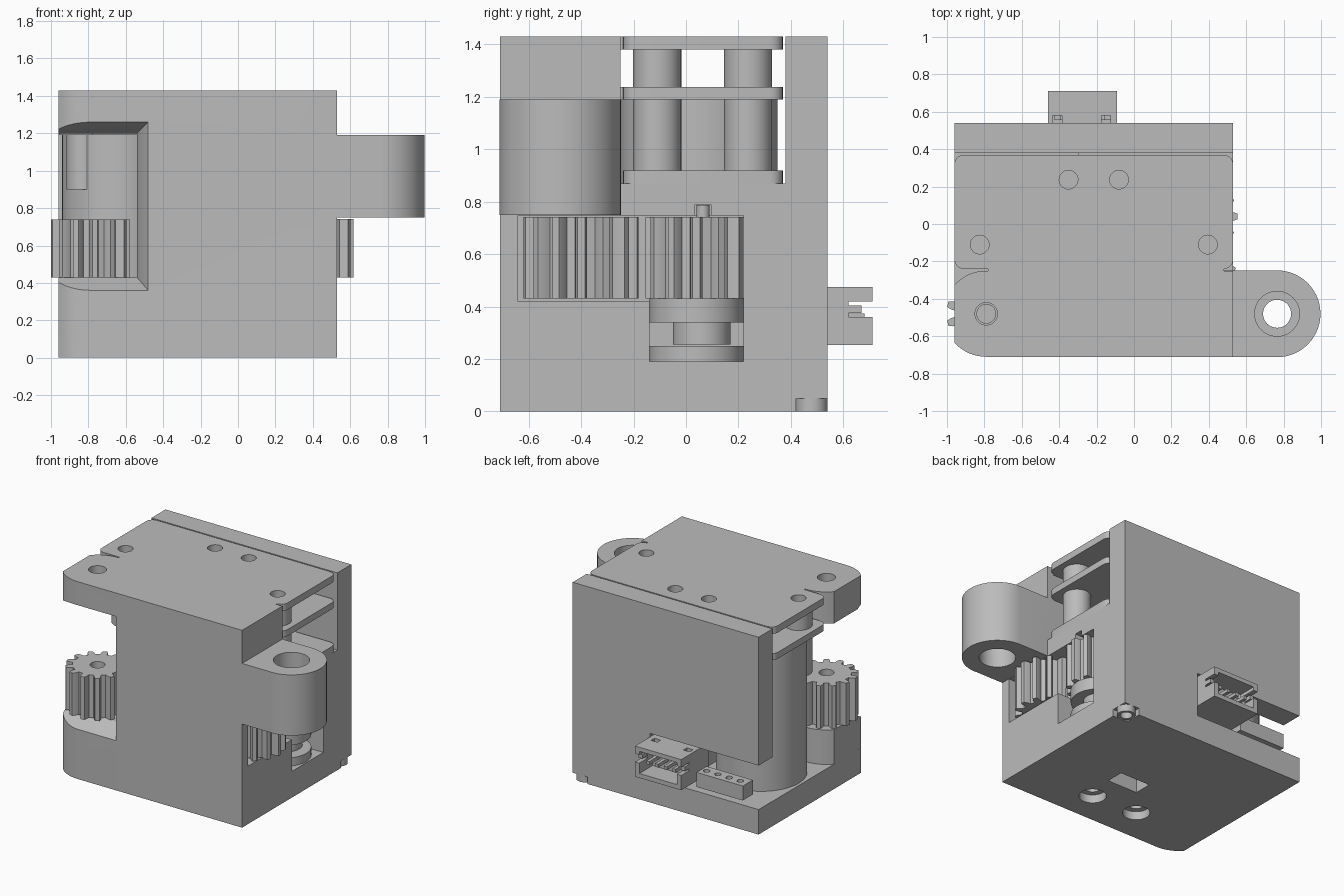
import bpy, bmesh
from math import sin, cos, pi, radians

if "Cube" in bpy.data.objects:
    bpy.data.objects.remove(bpy.data.objects["Cube"])

grey = bpy.data.materials.new("neutral grey")
grey.use_nodes = True
GREY = (0.5, 0.5, 0.5, 1)
grey.diffuse_color = GREY
grey.node_tree.nodes["Principled BSDF"].inputs["Base Color"].default_value = GREY


def prism(name, pts, z0, z1, top=None):
    """Extrude an outline from z0 to z1, optionally to a different top outline."""
    bm = bmesh.new()
    low = [bm.verts.new((x, y, z0)) for x, y in pts]
    high = [bm.verts.new((x, y, z1)) for x, y in (top or pts)]
    n = len(pts)
    bm.faces.new(low[::-1])
    bm.faces.new(high)
    for i in range(n):
        j = (i + 1) % n
        bm.faces.new((low[i], low[j], high[j], high[i]))
    bmesh.ops.recalc_face_normals(bm, faces=bm.faces)
    me = bpy.data.meshes.new(name)
    bm.to_mesh(me)
    bm.free()
    ob = bpy.data.objects.new(name, me)
    me.materials.append(grey)
    bpy.context.collection.objects.link(ob)
    return ob


def box(name, x0, x1, y0, y1, z0, z1):
    return prism(name, [(x0, y0), (x1, y0), (x1, y1), (x0, y1)], z0, z1)


def arc(cx, cy, r, a0, a1, n=16):
    return [(cx + r * cos(radians(a0 + (a1 - a0) * i / n)),
             cy + r * sin(radians(a0 + (a1 - a0) * i / n))) for i in range(n + 1)]


def cyl(name, cx, cy, r, z0, z1, n=40):
    return prism(name, arc(cx, cy, r, 0, 360, n)[:-1], z0, z1)


def boolean(ob, others, op="DIFFERENCE"):
    """Combine helper solids into ob, then discard them."""
    bpy.context.view_layer.objects.active = ob
    for c in others:
        c.hide_render = True
        m = ob.modifiers.new("cut", "BOOLEAN")
        m.operation, m.object, m.solver = op, c, "EXACT"
        bpy.ops.object.modifier_apply(modifier=m.name)
        bpy.data.objects.remove(c)
    return ob


def gear(name, cx, cy, r, z0, z1, teeth):
    pts = []
    for t in range(teeth):
        for f, k in ((-.3, .78), (-.24, .9), (-.14, 1), (.14, 1), (.24, .9), (.3, .78)):
            a = 2 * pi * (t + f) / teeth
            pts.append((cx + k * r * cos(a), cy + k * r * sin(a)))
    return boolean(prism(name, pts, z0, z1), [cyl("bore", cx, cy, .05, z0 - .1, z1 + .1)])


L, R, F, B, H = -.96, .53, -.71, .54, 1.43   # body limits
GX, GY = -.79, -.48                         # output gear axis
EDGE = 42.4                                 # where the lobe meets the left side

# Lobed outline of the front block, rounded around the output gear
lobe = ([(R, F), (R, -.25), (GX, -.25)] + arc(GX, GY, .23, 90, 180 - EDGE, 8)
        + arc(GX, GY, .23, 180 + EDGE, 270, 8))
lobe = lobe[::-1]

# Front block with chamfered window around the gear
front_block = prism("front_block", lobe, 0, H)
window = box("window", -1.2, -.54, -1, .2, .43, 1.2)
chamfer = prism("chamfer", [(-1.2, .36), (-.48, .36), (-.48, 1.26), (-1.2, 1.26)], 0, .12,
                [(-1.2, .43), (-.54, .43), (-.54, 1.2), (-1.2, 1.2)])
for v in chamfer.data.vertices:             # stand the frustum up, facing front
    x, y, z = v.co
    v.co = (x, F - .001 + z, y)
chamfer.data.flip_normals()
bm = bmesh.new()
bm.from_mesh(chamfer.data)
bmesh.ops.recalc_face_normals(bm, faces=bm.faces)
bm.to_mesh(chamfer.data)
bm.free()
boolean(front_block, [window, chamfer])

# Main body: base plate, gearbox and back wall joined to the front block
base = prism("base", [(R, F), (R, B), (L, B), (L, -.635)] + arc(GX, GY, .23, 180 + EDGE, 270, 8),
             0, .18)
gearbox = box("gearbox", -.3, R, -.4, .45, .05, .87)
back_wall = box("back_wall", L, R, .38, B, .05, H)
body = front_block
body.name = "body"
boolean(body, [base, gearbox, back_wall], "UNION")

# Lug on the left of the model
lug = prism("lug", [(.4, F), (.765, F)] + arc(.765, -.48, .232, -90, 90, 28) + [(.4, -.248)],
            .75, 1.19)
boolean(body, [lug], "UNION")
cuts = [cyl("lug_top_bore", .765, -.48, .12, .97, 1.3),
        cyl("lug_low_bore", .765, -.48, .12, .6, .92),
        cyl("lug_hole", .765, -.48, .075, .6, 1.3)]

# Gear openings, connector notch, corner foot and screw holes
cuts += [box("gear_opening", .12, .7, -.64, .22, .42, .748),
         box("hub_opening", .12, .7, -.14, .22, .19, .5),
         box("peg_slot", .3, .7, .035, .095, .6, .79),
         box("wall_notch", -1.1, -.09, .3, .7, .181, .5),
         box("foot_notch", .41, .7, .42, .7, -.1, .05),
         box("base_slot", -.23, .01, -.25, -.12, -.1, .12),
         cyl("top_hole", GX, GY, .06, 1, 1.6)]
for x, y in ((-.04, -.47), (-.40, -.455)):
    cuts += [cyl("counterbore", x, y, .09, -.1, .06), cyl("screw_hole", x, y, .05, -.1, .3)]
boolean(body, cuts)

# Corner foot with a bore
boolean(cyl("corner_foot", .47, .48, .06, 0, .06), [cyl("foot_bore", .47, .48, .04, -.1, .05)])

# Stacked deck plates with rounded corners
posts = [(.395, -.11), (-.825, -.11), (-.35, .237), (-.08, .237)]
q = .05
plate_outline = (arc(R - q, -.24 + q, q, -90, 0, 5) + arc(R - q, .37 - q, q, 0, 90, 5)
                 + arc(L + q, .37 - q, q, 90, 180, 5) + arc(L + q, -.24 + q, q, 180, 270, 5))
for name, z0, z1 in (("top_plate", 1.38, H), ("middle_plate", 1.19, 1.237)):
    plate = prism(name, plate_outline, z0, z1)
    tab = box("tab", -.78, .48, -.26, -.2, z0, z1)
    boolean(plate, [tab], "UNION")
    if z1 == H:
        boolean(plate, [cyl("hole", x, y, .05, 1.3, 1.5) for x, y in posts])
lower_plate = prism("lower_plate", [(max(x, -.3), y) for x, y in plate_outline[:12]]
                    + [(-.3, .37), (-.3, -.24)], .865, .92)

# Spacer posts
for i, (x, y) in enumerate(posts):
    for z0, z1 in ((.9, 1.2), (1.23, 1.385)):
        post = cyl("spacer_post", x, y, .092, z0, z1)
        if z1 > 1.3:
            boolean(post, [cyl("hole", x, y, .05, 1.26, 1.5)])

# Motor
cyl("motor", -.64, .05, .30, .1, 1.19, 64)

# Gears, hub and pivot peg
gear("output_gear", GX, GY, .212, .43, .74, 13)
cyl("output_shaft", GX, GY, .05, .3, .6)
gear("idler_gear", .395, -.40, .222, .43, .742, 14)
gear("drive_gear", .36, .04, .195, .43, .742, 12)
cyl("gear_flange", .34, .04, .18, .34, .43)
cyl("gear_hub", .34, .06, .11, .255, .35)
cyl("hub_seat", .34, .04, .18, .18, .25)
cyl("gear_peg", .36, .065, .025, .4, .788, 16)

# Cable connector with side slots, latch holes and pins
CX0, CX1 = -.46, -.09
connector = box("connector", CX0, CX1, .40, .712, .253, .475)
boolean(connector, [box("cavity", CX0 + .035, CX1 - .035, .56, .9, .285, .445),
                    box("side_slots", -.7, .2, .62, .9, .36, .42),
                    box("latch_a", -.435, -.385, .54, .58, .42, .6),
                    box("latch_b", -.175, -.125, .54, .58, .42, .6)])
for i in range(4):
    x = -.38 + i * .07
    box("connector_pin", x - .012, x + .012, .5, .68, .35, .374)
for x in (CX0 + .015, CX1 - .015):
    box("side_latch", x - .015, x + .015, .61, .67, .375, .405)

# Pin header beside the connector
header = box("pin_header", -.83, -.46, .42, .535, .21, .315)
boolean(header, [cyl("pin_hole", -.77 + i * .09, .478, .022, .25, .5, 16) for i in range(4)])

# Smooth round surfaces while keeping edges crisp
bpy.ops.object.select_all(action="DESELECT")
for ob in bpy.context.scene.objects:
    if ob.type == "MESH":
        ob.select_set(True)
        bpy.context.view_layer.objects.active = ob
bpy.ops.object.shade_smooth_by_angle(angle=radians(30))
